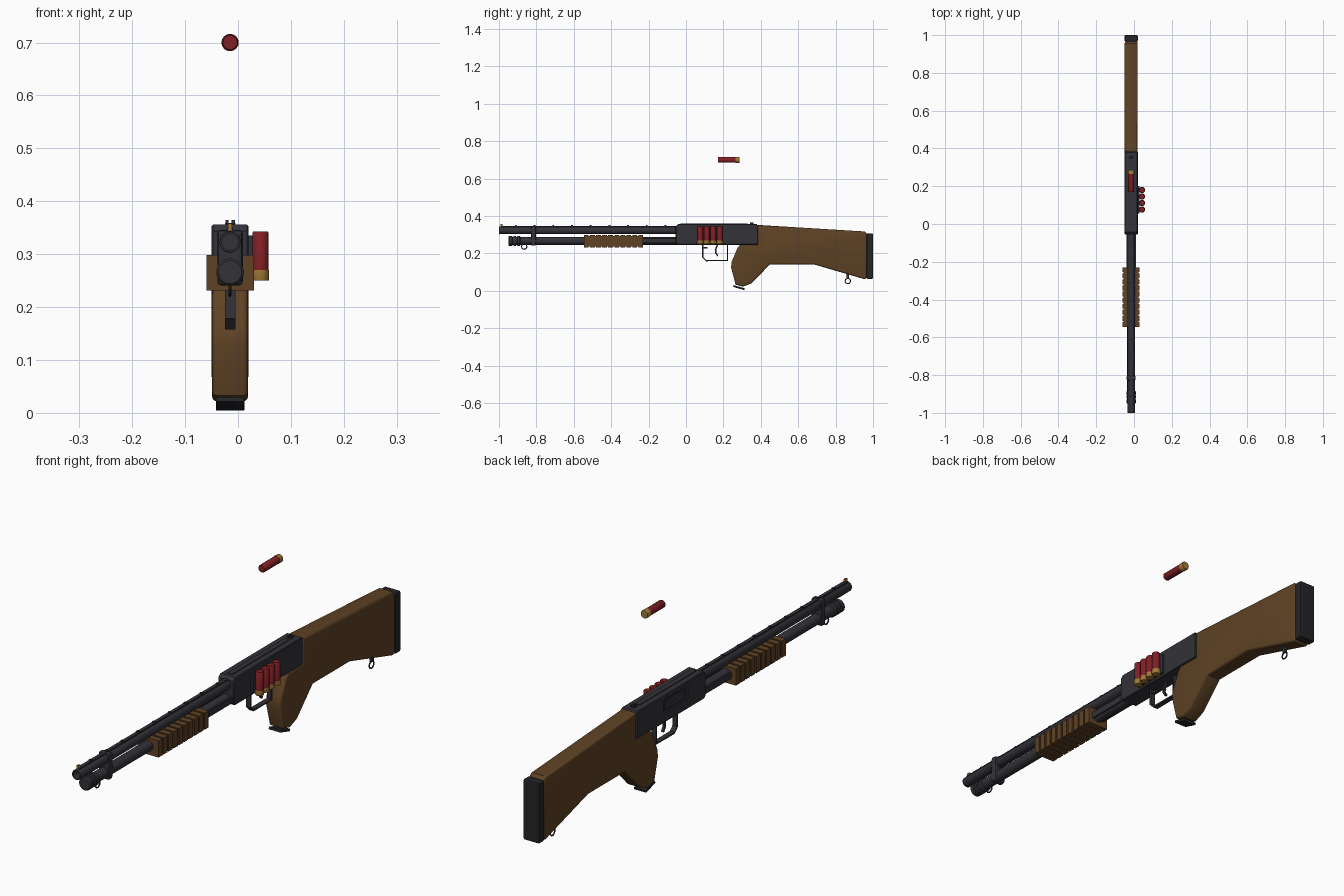
import bpy, bmesh, math
from mathutils import Vector, Matrix

if "Cube" in bpy.data.objects:
    bpy.data.objects.remove(bpy.data.objects["Cube"])

CX = -0.015  # centre line of the body


def mat(name, rgb):
    m = bpy.data.materials.new(name)
    m.diffuse_color = (*rgb, 1)
    m.use_nodes = True
    m.node_tree.nodes["Principled BSDF"].inputs["Base Color"].default_value = m.diffuse_color
    return m


STEEL = mat("dark steel", (0.032, 0.032, 0.040))
BLACK = mat("black rubber", (0.018, 0.018, 0.021))
WOOD = mat("brown wood", (0.115, 0.055, 0.018))
RED = mat("red plastic", (0.22, 0.014, 0.018))
BRASS = mat("brass", (0.36, 0.19, 0.04))


def finish(bm, name, material, smooth=False):
    bmesh.ops.recalc_face_normals(bm, faces=bm.faces)
    me = bpy.data.meshes.new(name)
    bm.to_mesh(me)
    bm.free()
    ob = bpy.data.objects.new(name, me)
    bpy.context.collection.objects.link(ob)
    me.materials.append(material)
    if smooth:
        bpy.ops.object.select_all(action='DESELECT')
        ob.select_set(True)
        bpy.context.view_layer.objects.active = ob
        bpy.ops.object.shade_smooth_by_angle(angle=math.radians(35))
    return ob


def box(name, x, y, z, material, bevel=0, tilt=0):
    """Box from (min, max) ranges, optionally tilted about x."""
    bm = bmesh.new()
    bmesh.ops.create_cube(bm, size=1)
    bmesh.ops.scale(bm, vec=(x[1] - x[0], y[1] - y[0], z[1] - z[0]), verts=bm.verts)
    if bevel:
        bmesh.ops.bevel(bm, geom=bm.edges[:], offset=bevel, segments=2, profile=0.5, affect='EDGES')
    c = Vector((sum(x) / 2, sum(y) / 2, sum(z) / 2))
    bm.transform(Matrix.Translation(c) @ Matrix.Rotation(tilt, 4, 'X'))
    return finish(bm, name, material)


def lathe(name, base, axis, profile, material, n=24):
    """Turn (distance, radius) points about an axis starting at base."""
    bm = bmesh.new()
    rot = Vector(axis).to_track_quat('Z', 'Y').to_matrix().to_4x4()
    rings = [[bm.verts.new((r * math.cos(2 * math.pi * i / n), r * math.sin(2 * math.pi * i / n), d))
              for i in range(n)] for d, r in profile]
    for a, b in zip(rings, rings[1:]):
        for i in range(n):
            bm.faces.new((a[i], a[(i + 1) % n], b[(i + 1) % n], b[i]))
    bm.faces.new(rings[0][::-1])
    bm.faces.new(rings[-1])
    bm.transform(Matrix.Translation(base) @ rot)
    return finish(bm, name, material, True)


def plate(name, pts, x, material, bevel=0, segments=3):
    """Extrude a (y, z) outline across x and round its side rims."""
    bm = bmesh.new()
    f = bm.faces.new([bm.verts.new((x[0], *p)) for p in pts])
    new = bmesh.ops.extrude_face_region(bm, geom=[f])["geom"]
    bmesh.ops.translate(bm, vec=(x[1] - x[0], 0, 0), verts=[v for v in new if isinstance(v, bmesh.types.BMVert)])
    if bevel:
        rims = [e for e in bm.edges if abs(e.verts[0].co.x - e.verts[1].co.x) < 1e-5]
        bmesh.ops.bevel(bm, geom=rims, offset=bevel, segments=segments, profile=0.5, affect='EDGES')
    return finish(bm, name, material, bevel > 0)


def band(name, path, half_w, t, material):
    """Flat strip of thickness t following an open (y, z) path."""
    pts = [Vector(p) for p in path]
    left, right = [], []
    for i, p in enumerate(pts):
        d = ((pts[min(i + 1, len(pts) - 1)] - p).normalized() if i < len(pts) - 1 else Vector((0, 0)))
        if i:
            d += (p - pts[i - 1]).normalized()
        d.normalize()
        nrm = Vector((-d.y, d.x)) * t / 2
        left.append(p + nrm)
        right.append(p - nrm)
    bm = bmesh.new()
    rows = [[bm.verts.new((CX + s * half_w, *p)) for s, p in ((-1, a), (1, a), (1, b), (-1, b))]
            for a, b in zip(left, right)]
    for a, b in zip(rows, rows[1:]):
        for i in range(4):
            bm.faces.new((a[i], a[(i + 1) % 4], b[(i + 1) % 4], b[i]))
    bm.faces.new(rows[0])
    bm.faces.new(rows[-1])
    return finish(bm, name, material)


def ring(name, y, z):
    bpy.ops.mesh.primitive_torus_add(location=(CX, y, z), rotation=(0, math.pi / 2, 0), major_radius=0.014,
                                     minor_radius=0.0028, major_segments=20, minor_segments=8)
    ob = bpy.context.object
    ob.name = name
    ob.data.materials.append(STEEL)
    bpy.ops.object.shade_smooth_by_angle()


def shell(name, base, axis, length):
    b, a = Vector(base), Vector(axis)
    lathe(name + "_brass", b, a, [(0, 0.0155), (0.002, 0.0165), (0.02, 0.0165)], BRASS, 16)
    lathe(name + "_case", b + a * 0.02, a, [(0, 0.0155), (length - 0.023, 0.0155), (length - 0.02, 0.0135)], RED, 16)


# Barrel with a hollow muzzle, and its top rib
lathe("barrel", (CX, -0.04, 0.323), (0, -1, 0),
      [(0, 0.020), (0.957, 0.020), (0.96, 0.019), (0.96, 0.015), (0.86, 0.015)], STEEL)
box("barrel_rib", (CX - 0.007, CX + 0.007), (-0.99, -0.05), (0.340, 0.347), STEEL)
for i in range(9):
    box("rib_stud", (CX - 0.005, CX + 0.005), (-0.915 + i * 0.1, -0.905 + i * 0.1), (0.346, 0.351), STEEL)
box("front_sight", (CX - 0.004, CX + 0.004), (-0.992, -0.980), (0.345, 0.358), BRASS)

# Lower tube and ridged end cap
lathe("lower_tube", (CX, -0.04, 0.267), (0, -1, 0), [(0, 0.021), (0.86, 0.021)], STEEL)
lathe("tube_cap", (CX, -0.885, 0.266), (0, -1, 0),
      [(0, 0.022), (0.004, 0.026), (0.016, 0.026), (0.018, 0.022), (0.023, 0.022), (0.025, 0.026),
       (0.036, 0.026), (0.038, 0.022), (0.043, 0.022), (0.045, 0.026), (0.06, 0.026), (0.064, 0.022)], STEEL)
box("barrel_clamp", (CX - 0.024, CX + 0.024), (-0.828, -0.802), (0.241, 0.346), STEEL, 0.007)
ring("front_sling_ring", -0.865, 0.236)

# Ribbed pump grip and the bars behind it
box("pump_grip_core", (CX - 0.040, CX + 0.040), (-0.542, -0.232), (0.236, 0.294), WOOD)
for i in range(10):
    y = -0.545 + i * 0.0323
    box("pump_grip_rib", (CX - 0.045, CX + 0.045), (y, y + 0.025), (0.231, 0.298), WOOD)
for s in (-1, 1):
    box("action_bar", (CX + s * 0.023 - 0.003, CX + s * 0.023 + 0.003), (-0.24, -0.04), (0.255, 0.280), STEEL)

# Receiver with chamfered ends and a cut side port
receiver = plate("receiver", [(-0.055, 0.257), (-0.045, 0.246), (0.385, 0.246), (0.385, 0.348),
                              (0.378, 0.356), (-0.043, 0.356), (-0.055, 0.344)],
                 (CX - 0.035, CX + 0.035), STEEL, 0.003, 1)
cutter = box("port_cutter", (CX - 0.05, CX - 0.029), (0.06, 0.215), (0.285, 0.338), STEEL)
cutter.hide_render = True
cutter.hide_viewport = True
cut = receiver.modifiers.new("port", 'BOOLEAN')
cut.object = cutter
cut.solver = 'EXACT'
box("port_bolt", (CX - 0.032, CX - 0.027), (0.075, 0.20), (0.292, 0.331), STEEL)
box("receiver_top_strip", (CX - 0.010, CX + 0.010), (-0.03, 0.33), (0.354, 0.359), STEEL)
for s in (-1, 1):
    box("rear_sight", (CX + s * 0.006 - 0.003, CX + s * 0.006 + 0.003), (0.343, 0.360), (0.354, 0.365), STEEL)

# Trigger and guard
band("trigger_guard", [(0.089, 0.250), (0.089, 0.180), (0.108, 0.161), (0.222, 0.161), (0.222, 0.250)],
     0.010, 0.007, STEEL)
band("trigger", [(0.170, 0.250), (0.160, 0.225), (0.158, 0.205), (0.170, 0.186)], 0.005, 0.008, STEEL)
box("release_catch", (CX - 0.005, CX + 0.005), (0.089, 0.115), (0.225, 0.235), STEEL)

# Wooden stock with hand grip
plate("stock", [(0.383, 0.352), (0.955, 0.317), (0.967, 0.305), (0.967, 0.070), (0.955, 0.062), (0.684, 0.141),
                (0.449, 0.141), (0.350, 0.040), (0.305, 0.022), (0.265, 0.033), (0.241, 0.125), (0.244, 0.155),
                (0.275, 0.228), (0.290, 0.247), (0.383, 0.247)],
      (CX - 0.034, CX + 0.034), WOOD, 0.009)
box("butt_pad", (CX - 0.035, CX + 0.035), (0.966, 1.0), (0.064, 0.306), BLACK, 0.005)
box("grip_cap", (CX - 0.027, CX + 0.027), (0.252, 0.314), (0.012, 0.022), BLACK, 0.002, -0.28)
ring("rear_sling_ring", 0.865, 0.052)
box("rear_sling_stud", (CX - 0.005, CX + 0.005), (0.858, 0.872), (0.064, 0.095), STEEL)

# Side carrier with four shells, plus one loose shell above
box("shell_carrier", (CX + 0.034, CX + 0.043), (0.055, 0.200), (0.257, 0.335), STEEL)
for i in range(4):
    shell("spare_shell", (0.0425, 0.0765 + i * 0.0345, 0.250), (0, 0, 1), 0.093)
shell("loose_shell", (CX, 0.285, 0.700), (0, -1, 0), 0.115)
